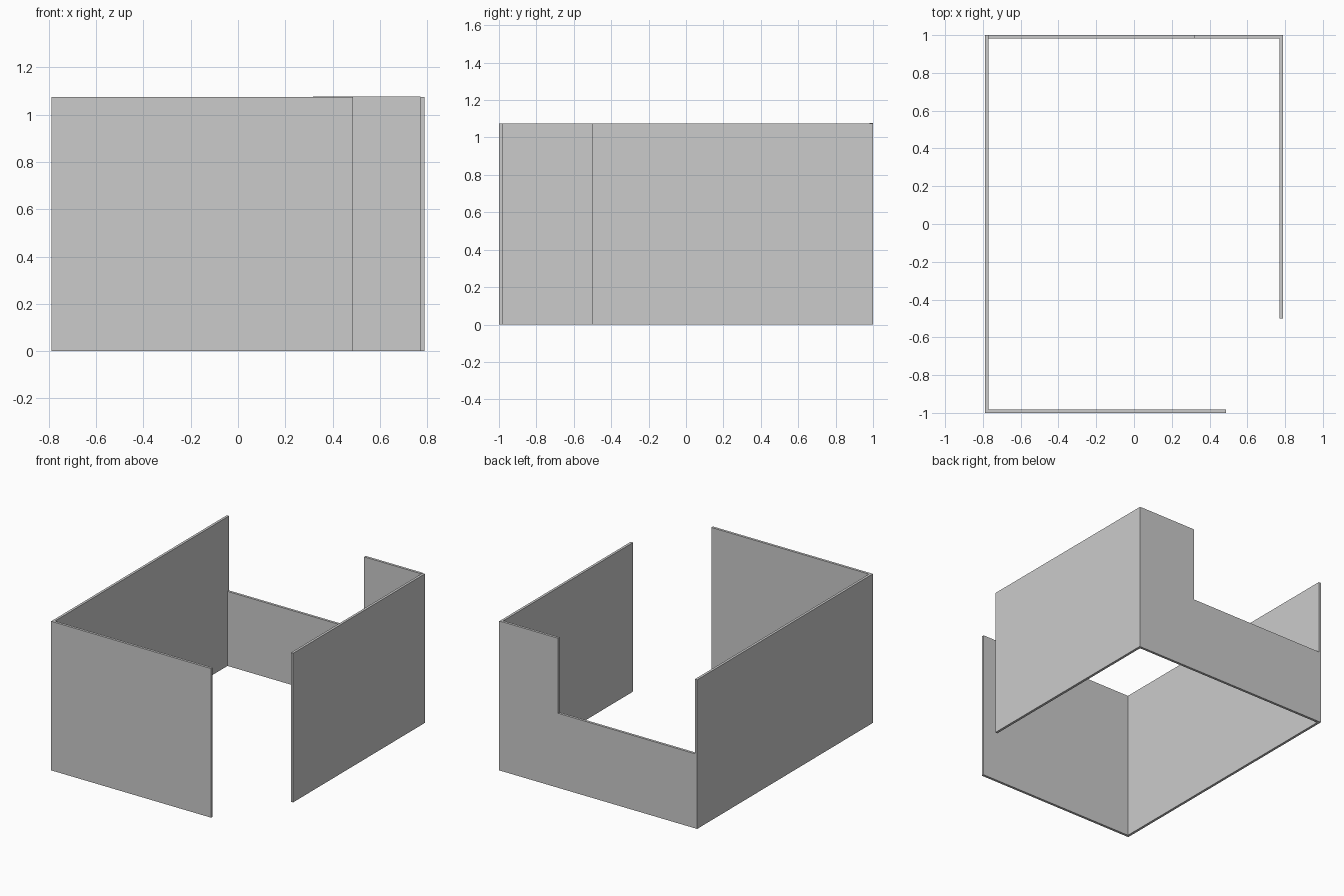
import bpy

if "Cube" in bpy.data.objects:
    bpy.data.objects.remove(bpy.data.objects["Cube"])

X, Y, H, T = 0.789, 1.0, 1.074, 0.018  # half width, half depth, height, wall thickness


def wall(name, x0, x1, y0, y1, z0, z1):
    bpy.ops.mesh.primitive_cube_add(size=1, location=((x0 + x1) / 2, (y0 + y1) / 2, (z0 + z1) / 2))
    ob = bpy.context.object
    ob.name = name
    ob.scale = (x1 - x0, y1 - y0, z1 - z0)
    bpy.ops.object.transform_apply(location=False, rotation=False, scale=True)
    return ob


# Side walls: the right one stops short of the front, leaving a corner opening
wall("left_wall", -X, -X + T, -Y, Y, 0, H)
wall("right_wall", X - T, X, -0.5, Y, 0, H)

# Front wall, open at its right end
wall("front_wall", -X + T, 0.486, -Y, -Y + T, 0, H)

# Back wall: low parapet with a full-height section at the right
wall("back_low_wall", -X + T, X - T, Y - T, Y, 0, H / 2)
wall("back_upper_wall", 0.318, X - T, Y - T, Y, H / 2, H + 0.003)
